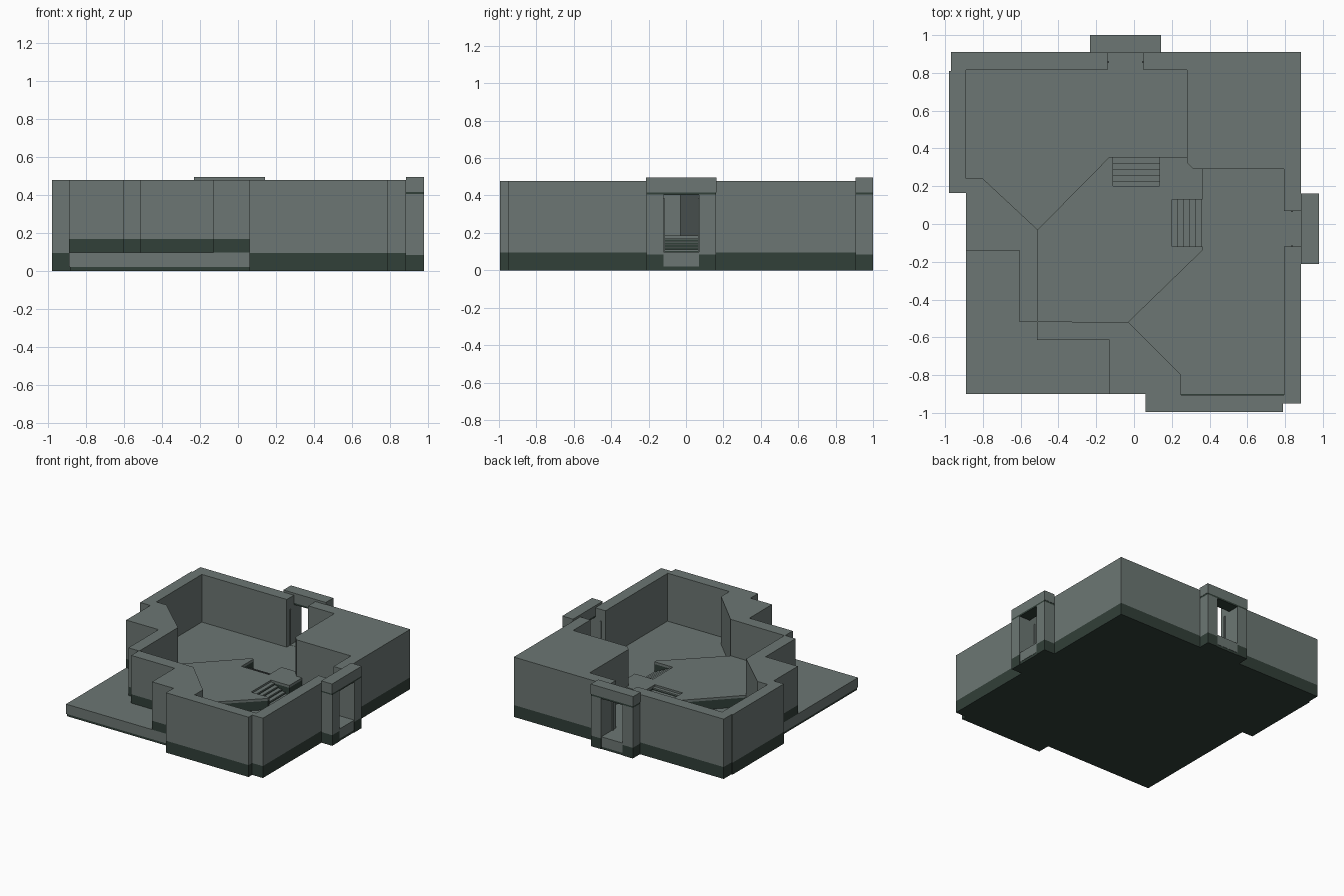
import bpy, bmesh

if "Cube" in bpy.data.objects:
    bpy.data.objects.remove(bpy.data.objects["Cube"])


def material(name, col):
    m = bpy.data.materials.new(name)
    m.diffuse_color = (*col, 1)
    m.use_nodes = True
    m.node_tree.nodes["Principled BSDF"].inputs["Base Color"].default_value = m.diffuse_color
    return m


LIGHT = material("grey_green_stone", (0.150, 0.183, 0.172))
DARK = material("dark_green_base", (0.031, 0.050, 0.040))


def prism(name, pts, z0, z1, mat=LIGHT, split=None, dark_rule=None):
    """Extrude an outline; optionally slice it at a height and darken faces by rule."""
    bm = bmesh.new()
    face = bm.faces.new([bm.verts.new((x, y, z0)) for x, y in pts])
    res = bmesh.ops.extrude_face_region(bm, geom=[face], use_keep_orig=True)
    for v in res["geom"]:
        if isinstance(v, bmesh.types.BMVert):
            v.co.z = z1
    if split:
        bmesh.ops.bisect_plane(bm, geom=bm.verts[:] + bm.edges[:] + bm.faces[:],
                               plane_co=(0, 0, split), plane_no=(0, 0, 1))
    bmesh.ops.recalc_face_normals(bm, faces=bm.faces[:])
    if dark_rule:
        for f in bm.faces:
            c = f.calc_center_median()
            if c.z < split and dark_rule(c, f.normal):
                f.material_index = 1
    me = bpy.data.meshes.new(name)
    bm.to_mesh(me)
    bm.free()
    me.materials.append(mat)
    if dark_rule:
        me.materials.append(DARK)
    ob = bpy.data.objects.new(name, me)
    bpy.context.collection.objects.link(ob)
    return ob


def box(name, x0, x1, y0, y1, z0, z1, mat=LIGHT):
    return prism(name, [(x0, y0), (x1, y0), (x1, y1), (x0, y1)], z0, z1, mat)


BASE, BAND, DECK, TOP = 0.095, 0.168, 0.187, 0.478

# Floor slab, with a dark plate under the open front left terrace
box("floor_slab", -0.89, 0.87, -0.90, 0.90, 0.02, BASE + 0.002)
box("slab_underside", -0.885, 0.10, -0.895, 0.20, 0, 0.02, DARK)

# Dark plinth under the remaining walls
prism("wall_plinth", [(-0.97, 0.91), (-0.97, 0.81), (-0.98, 0.81), (-0.98, 0.165),
                      (0.06, 0.165), (0.06, -0.995), (0.79, -0.995), (0.79, -0.95),
                      (0.885, -0.95), (0.885, 0.91)], 0, BASE, DARK)


# Walls: dark footing where they stand on the terrace
def terrace_side(c, n):
    return (-0.9 < c.x < 0.05 and -0.91 < c.y < 0.155
            and abs(n.z) < 0.1 and (n.x < -0.9 or n.y < -0.9))


prism("long_wall", [
    (-0.14, 0.815), (-0.14, 0.91), (-0.97, 0.91), (-0.97, 0.81), (-0.98, 0.81),
    (-0.98, 0.165), (-0.89, 0.165), (-0.89, -0.14), (-0.605, -0.14), (-0.605, -0.52),
    (-0.513, -0.52), (-0.513, -0.615), (-0.13, -0.615), (-0.13, -0.90), (0.06, -0.90),
    (0.06, -0.995), (0.79, -0.995), (0.79, -0.95), (0.885, -0.95), (0.885, -0.12),
    (0.795, -0.12), (0.795, -0.905), (0.25, -0.905), (0.25, -0.80), (-0.03, -0.52),
    (-0.508, -0.516), (-0.51, -0.03), (-0.80, 0.24), (-0.89, 0.24), (-0.89, 0.815)],
    BASE, TOP, split=BAND, dark_rule=terrace_side)
prism("corner_block", [
    (0.885, 0.07), (0.885, 0.91), (0.05, 0.91), (0.05, 0.815), (0.28, 0.815),
    (0.28, 0.325), (0.315, 0.29), (0.795, 0.29), (0.795, 0.07)], BASE, TOP)

# Raised central platform with two stair notches
prism("platform", [
    (-0.51, -0.03), (-0.51, -0.52), (-0.03, -0.52), (0.362, -0.14), (0.362, -0.12),
    (0.20, -0.12), (0.20, 0.13), (0.362, 0.13), (0.362, 0.29), (0.315, 0.29),
    (0.28, 0.325), (0.28, 0.355), (0.135, 0.355), (0.135, 0.20), (-0.11, 0.20),
    (-0.11, 0.355), (-0.13, 0.355)], BASE, DECK, split=BAND,
    dark_rule=lambda c, n: abs(n.z) < 0.1)


def turned_box(name, turned, a0, a1, b0, b1, z0, z1, mat=LIGHT, da=0.0, db=0.0):
    """Box along +x, or the same box turned to run along +y with an offset."""
    if turned:
        return box(name, b0 + db, b1 + db, a0 + da, a1 + da, z0, z1, mat)
    return box(name, a0, a1, b0, b1, z0, z1, mat)


for side, turned in (("right", False), ("back", True)):
    # Stairs: dark riser with a light tread
    run, rise = 0.16 / 5, (DECK - BASE) / 6
    for i in range(5):
        a, z = 0.20 + run * i, DECK - rise * (i + 1)
        turned_box(f"{side}_riser_{i}", turned, a, a + run - 0.002, -0.12, 0.13,
                   BASE, z - 0.007, DARK, -0.005, 0.007)
        turned_box(f"{side}_tread_{i}", turned, a, a + run, -0.12, 0.13,
                   z - 0.007, z, LIGHT, -0.005, 0.007)
    # Doorway: two posts, threshold, jamb strips and lintel
    off = (0.02, -0.02)
    for j, (b0, b1) in enumerate(((-0.21, -0.12), (0.07, 0.16))):
        turned_box(f"{side}_post_{j}", turned, 0.88, 0.98, b0, b1, 0.085, 0.405, LIGHT, *off)
        turned_box(f"{side}_post_base_{j}", turned, 0.88, 0.98, b0, b1, 0, 0.085, DARK, *off)
    for j, (b0, b1) in enumerate(((-0.12, -0.113), (0.063, 0.07))):
        turned_box(f"{side}_jamb_{j}", turned, 0.832, 0.842, b0, b1, BASE, 0.385, LIGHT, *off)
    turned_box(f"{side}_threshold", turned, 0.84, 0.978, -0.12, 0.07, 0.02, 0.098, LIGHT, *off)
    turned_box(f"{side}_threshold_base", turned, 0.88, 0.976, -0.12, 0.07, 0, 0.02, DARK, *off)
    turned_box(f"{side}_lintel_trim", turned, 0.885, 0.98, -0.21, 0.16, 0.403, 0.417, DARK, *off)
    turned_box(f"{side}_lintel", turned, 0.885, 0.98, -0.213, 0.162, 0.417, 0.495, LIGHT, *off)
